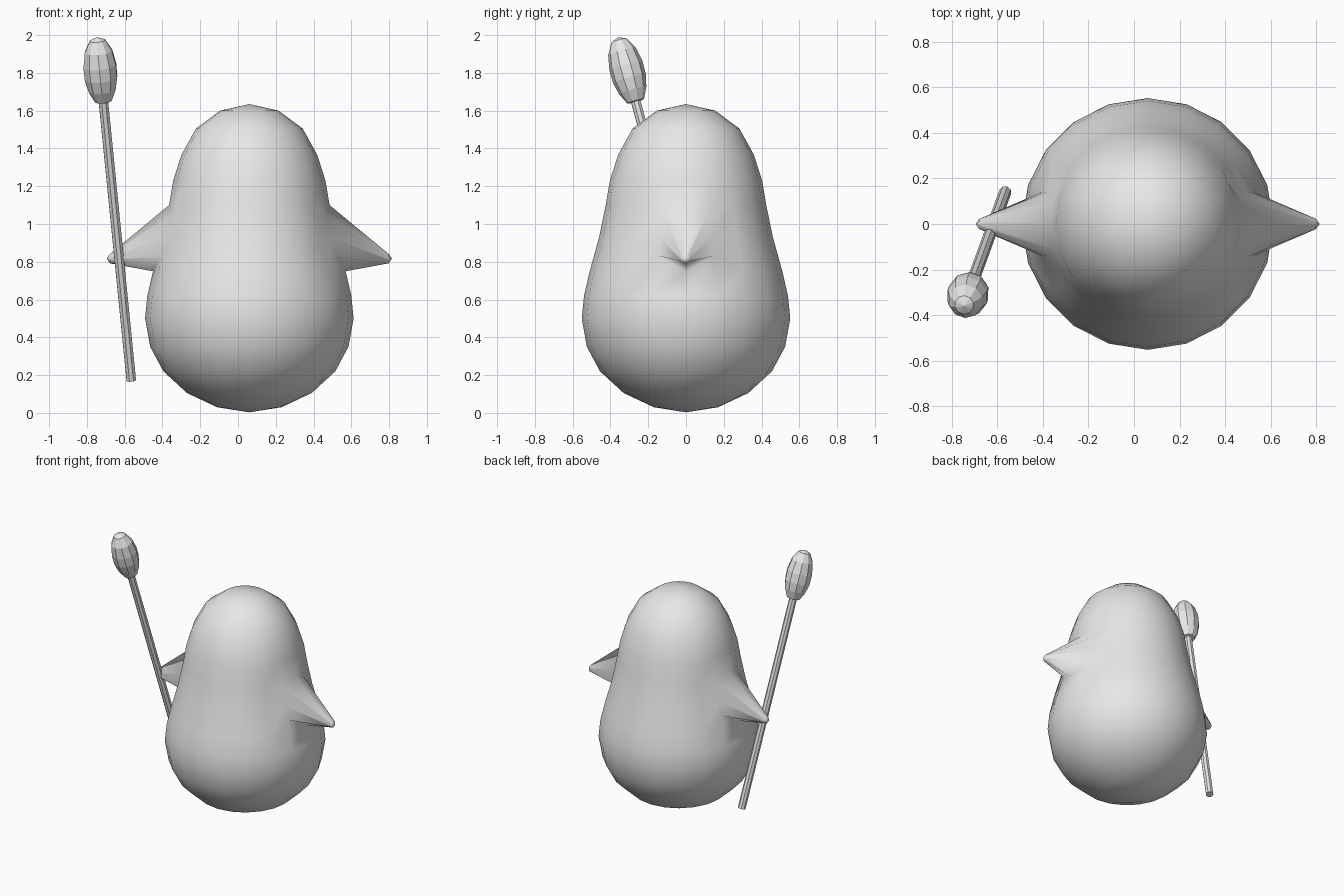
import bpy, bmesh, math
from mathutils import Vector

cube = bpy.data.objects.get("Cube")
if cube:
    bpy.data.objects.remove(cube)

grey = bpy.data.materials.new("plain_grey")
grey.use_nodes = True
grey.diffuse_color = (0.8, 0.8, 0.8, 1)
grey.node_tree.nodes["Principled BSDF"].inputs["Base Color"].default_value = (0.8, 0.8, 0.8, 1)


def lathe(profile, sides):
    """Revolve (radius, height) points, bottom to top, about z."""
    bm = bmesh.new()
    rings = []
    for r, z in profile:
        n = sides if r > 0 else 1
        rings.append([bm.verts.new((r * math.cos(math.tau * i / sides),
                                    r * math.sin(math.tau * i / sides), z)) for i in range(n)])
    for a, b in zip(rings, rings[1:]):
        for i in range(sides):
            j = (i + 1) % sides
            loop = [a[i % len(a)], a[j % len(a)], b[j % len(b)], b[i % len(b)]]
            bm.faces.new(list(dict.fromkeys(loop)))
    return bm


def finish(bm, name, smooth):
    bmesh.ops.recalc_face_normals(bm, faces=bm.faces[:])
    for f in bm.faces:
        f.smooth = smooth
    mesh = bpy.data.meshes.new(name)
    bm.to_mesh(mesh)
    bm.free()
    mesh.materials.append(grey)
    ob = bpy.data.objects.new(name, mesh)
    bpy.context.collection.objects.link(ob)
    return ob


# Pear-shaped body
LOW, MID, HIGH = 0.75, 0.93, 1.1
body = lathe([(0, 0.003), (0.17, 0.03), (0.33, 0.105), (0.455, 0.22), (0.525, 0.35),
              (0.552, 0.5), (0.54, 0.62), (0.51, LOW), (0.46, MID), (0.425, HIGH),
              (0.403, 1.23), (0.36, 1.365), (0.283, 1.505), (0.155, 1.6), (0, 1.635)], 20)

# Round off the corners of the arm roots
for v in body.verts:
    if abs(v.co.x) > 0.3 and 0.1 < abs(v.co.y) < 0.2:
        if abs(v.co.z - LOW) < 0.01:
            v.co = (v.co.x * 0.95, v.co.y * 0.9, 0.83)
        elif abs(v.co.z - HIGH) < 0.01:
            v.co = (v.co.x * 1.02, v.co.y * 0.85, 1.05)

# Arms drawn out of the body sides into tapered points
for side in (-1, 1):
    root = [f for f in body.faces
            if f.calc_center_median().x * side > 0.3
            and abs(f.calc_center_median().y) < 0.1
            and LOW < f.calc_center_median().z < HIGH]
    out = bmesh.ops.extrude_face_region(body, geom=root)
    for v in (g for g in out["geom"] if isinstance(g, bmesh.types.BMVert)):
        centre = abs(v.co.y) < 0.01 and abs(v.co.z - MID) < 0.01
        v.co = (side * (0.755 if centre else 0.738), v.co.y * 0.16,
                0.817 + (v.co.z - MID) * 0.14)

body_ob = finish(body, "body_with_arms", True)
body_ob.location.x = 0.06

# Leaning staff with a faceted bulb on top
foot = Vector((-0.565, 0.14, 0.172))
lean = Vector((-0.1, -0.275, 1)).normalized()
turn = lean.to_track_quat("Z", "Y")
bulb_start = 1.535

parts = (
    ("staff_rod", 8, [(0, 0), (0.027, 0), (0.027, bulb_start + 0.03)]),
    ("staff_bulb", 10, [(0, 0), (0.046, 0.005), (0.075, 0.065), (0.09, 0.13), (0.091, 0.2),
                        (0.076, 0.28), (0.042, 0.34), (0, 0.358)]),
)
for name, sides, profile in parts:
    ob = finish(lathe(profile, sides), name, False)
    ob.rotation_mode = "QUATERNION"
    ob.rotation_quaternion = turn
    ob.location = foot + lean * (bulb_start if name == "staff_bulb" else 0)
